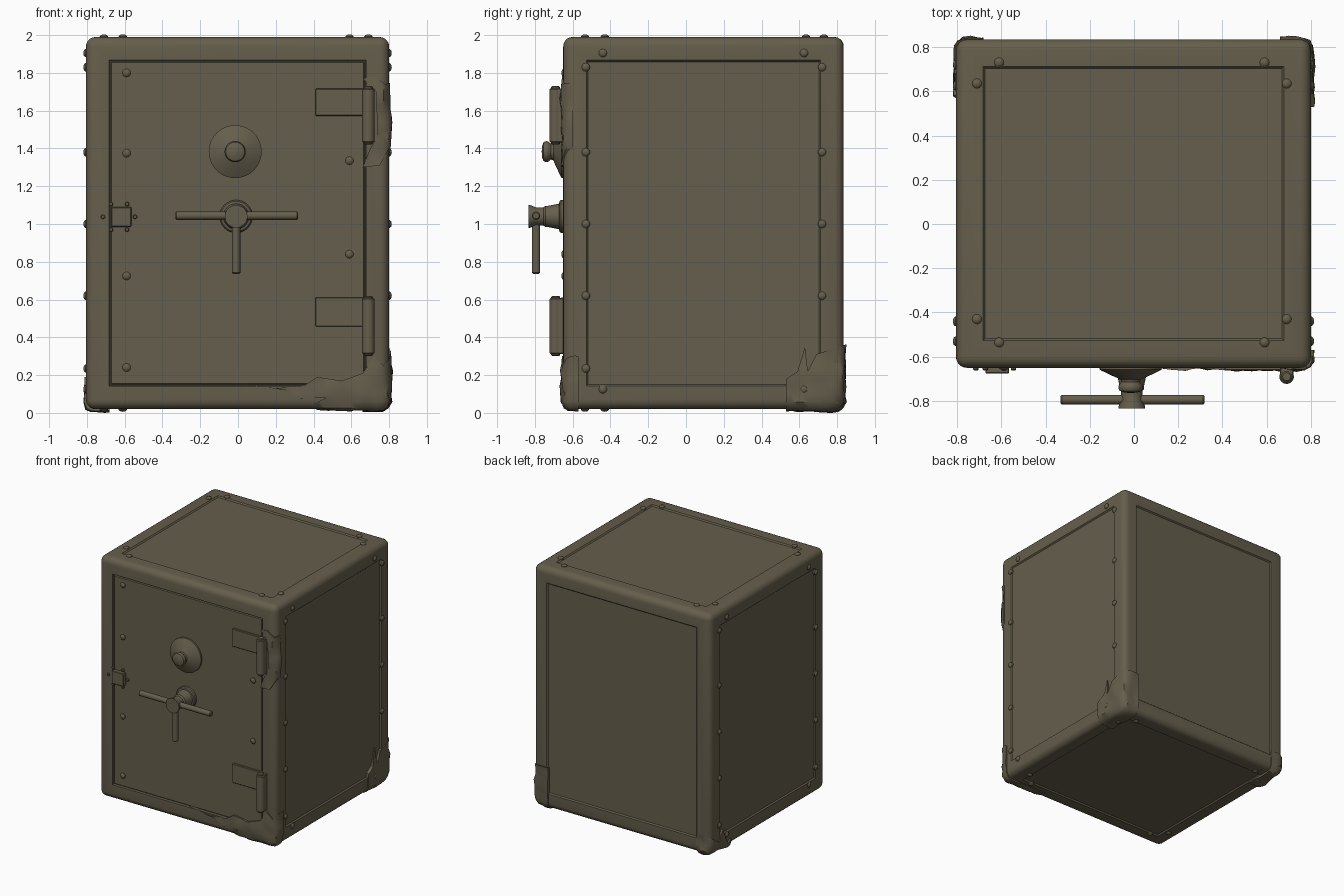
import bpy, bmesh, math
from mathutils import Vector, Matrix, noise

if "Cube" in bpy.data.objects:
    bpy.data.objects.remove(bpy.data.objects["Cube"])

steel = bpy.data.materials.new("olive_grey_steel")
steel.diffuse_color = (0.13, 0.112, 0.072, 1)
steel.use_nodes = True
steel.node_tree.nodes["Principled BSDF"].inputs["Base Color"].default_value = steel.diffuse_color

LO, HI = Vector((-0.805, -0.65, 0.02)), Vector((0.8, 0.835, 1.99))
MID, SIZE = (LO + HI) / 2, HI - LO


def finish(name, bm, smooth=True):
    bmesh.ops.recalc_face_normals(bm, faces=bm.faces)
    me = bpy.data.meshes.new(name)
    bm.to_mesh(me)
    bm.free()
    ob = bpy.data.objects.new(name, me)
    bpy.context.collection.objects.link(ob)
    me.materials.append(steel)
    if smooth:
        bpy.ops.object.select_all(action='DESELECT')
        ob.select_set(True)
        bpy.context.view_layer.objects.active = ob
        bpy.ops.object.shade_smooth_by_angle(angle=math.radians(35))
    return ob


def box_geo(bm, lo, hi):
    lo, hi = Vector(lo), Vector(hi)
    m = Matrix.Translation((lo + hi) / 2) @ Matrix.Diagonal((*(hi - lo), 1))
    return bmesh.ops.create_cube(bm, size=1, matrix=m)


def box(name, lo, hi, bevel=0.004):
    bm = bmesh.new()
    box_geo(bm, lo, hi)
    bmesh.ops.bevel(bm, geom=bm.edges[:], offset=bevel, segments=1, affect='EDGES')
    return finish(name, bm)


def lathe_geo(bm, profile, centre, axis, steps=32):
    """Spin (radius, height) points around an axis."""
    q = Vector(axis).to_track_quat('Z', 'Y')
    verts = [bm.verts.new(Vector(centre) + q @ Vector((r, 0, h))) for r, h in profile]
    edges = [bm.edges.new(p) for p in zip(verts, verts[1:])]
    bmesh.ops.spin(bm, geom=verts + edges, cent=centre, axis=axis,
                   angle=math.tau, steps=steps, use_merge=True)
    bmesh.ops.remove_doubles(bm, verts=bm.verts[:], dist=0.0004)


def lathe(name, profile, centre, axis, steps=32):
    bm = bmesh.new()
    lathe_geo(bm, profile, centre, axis, steps)
    return finish(name, bm)


def rod(name, centre, axis, length, r, steps=16):
    c = min(0.006, r / 3)
    return lathe(name, [(0, 0), (r - c, 0), (r, c), (r, length - c),
                        (r - c, length), (0, length)], centre, axis, steps)


# Safe body: rounded box with a shallow sunken panel on each face
bm = bmesh.new()
box_geo(bm, LO, HI)
bmesh.ops.bevel(bm, geom=bm.edges[:], offset=0.05, segments=5, profile=0.5, affect='EDGES')
for f in sorted(bm.faces, key=lambda f: -f.calc_area())[:6]:
    bmesh.ops.recalc_face_normals(bm, faces=bm.faces)
    front = f.normal.y < -0.9
    bmesh.ops.inset_individual(bm, faces=[f], thickness=0.103, depth=0)
    if front:  # groove around the door, then the door face
        for t, d in ((0.003, -0.02), (0.008, 0), (0.008, 0.014)):
            bmesh.ops.inset_individual(bm, faces=[f], thickness=t, depth=d)
    else:
        bmesh.ops.inset_individual(bm, faces=[f], thickness=0.012, depth=-0.01)
finish("safe_body", bm)

# Rivets on the door, both sides, top and bottom
bm = bmesh.new()
DOME = [(0.022, -0.01), (0.022, 0.003), (0.016, 0.01), (0.008, 0.013), (0, 0.014)]
spots = []
for x, zs in ((-0.59, (1.8, 1.375, 0.725, 0.24)), (0.59, (1.335, 0.84))):
    spots += [((x, LO.y + 0.004, z), (0, -1, 0)) for z in zs]
for x, s in ((LO.x, -1), (HI.x, 1)):
    for y, zs in ((-0.53, (1.83, 1.38, 1.0, 0.62, 0.235)), (0.72, (1.83, 1.38, 1.0, 0.62, 0.235)),
                  (-0.44, (1.905, 0.125)), (0.625, (1.905, 0.125))):
        spots += [((x, y, z), (s, 0, 0)) for z in zs]
for z, s in ((LO.z, -1), (HI.z, 1)):
    for sx in (-1, 1):
        for x, ys in ((0.70, (0.635, -0.43)), (0.60, (0.73, -0.535))):
            spots += [((sx * x - 0.01, y, z), (0, 0, s)) for y in ys]
for place, axis in spots:
    part = bmesh.new()
    lathe_geo(part, DOME, place, axis, 12)
    tmp = bpy.data.meshes.new("tmp")
    part.to_mesh(tmp)
    part.free()
    bm.from_mesh(tmp)
    bpy.data.meshes.remove(tmp)
finish("rivets", bm)

# Combination dial
lathe("combination_dial",
      [(0.14, -0.01), (0.14, 0.008), (0.13, 0.014), (0.075, 0.04), (0.046, 0.052),
       (0.042, 0.065), (0.054, 0.08), (0.056, 0.09), (0.05, 0.104), (0.03, 0.112), (0, 0.114)],
      (-0.015, LO.y, 1.383), (0, -1, 0), 40)

# Three-spoke handle
HUB = (-0.01, LO.y, 1.04)
lathe("handle_hub",
      [(0.087, -0.01), (0.087, 0.012), (0.08, 0.02), (0.068, 0.022), (0.056, 0.08), (0.056, 0.095),
       (0.048, 0.105), (0.048, 0.145), (0.06, 0.175), (0.06, 0.185), (0, 0.185)],
      HUB, (0, -1, 0))
for name, axis, length in (("left", (-1, 0, 0), 0.322), ("right", (1, 0, 0), 0.328),
                           ("lower", (0, 0, -1), 0.308)):
    rod(name + "_spoke", (-0.01, -0.794, 1.044), axis, length, 0.022)

# Hinges: strap, barrel, pins and body leaf
for name, z0, z1, p0, p1 in (("upper", 1.42, 1.73, 1.572, 1.717), ("lower", 0.3, 0.62, 0.457, 0.612)):
    box(name + "_hinge_strap", (0.41, -0.662, p0), (0.675, -0.63, p1))
    box(name + "_hinge_leaf", (0.66, -0.69, z0 + 0.012), (0.72, -0.63, z1 - 0.012))
    rod(name + "_hinge_barrel", (0.69, -0.69, z0 + 0.012), (0, 0, 1), z1 - z0 - 0.024, 0.033, 20)
    rod(name + "_hinge_pin", (0.69, -0.69, z0), (0, 0, 1), z1 - z0, 0.024)

# Seal plate on the door edge, ringed by small studs
box("seal_plate", (-0.672, -0.676, 0.985), (-0.565, -0.63, 1.09))
for i in range(6):
    a = i * math.tau / 6
    rod(f"seal_stud_{i + 1}", (-0.63 + 0.085 * math.cos(a), -0.64, 1.038 + 0.078 * math.sin(a)),
        (0, -1, 0), 0.022, 0.012, 8)

# Torn, crumpled metal: a wrinkled skin over the body, kept inside jagged outlines
bm = bmesh.new()
box_geo(bm, LO, HI)
bmesh.ops.subdivide_edges(bm, edges=bm.edges[:], cuts=47, use_grid_fill=True)
R = 0.05
for v in bm.verts:
    core = Vector([min(max(v.co[i], LO[i] + R), HI[i] - R) for i in range(3)])
    out = (v.co - core).normalized()
    wrinkle = noise.noise(v.co * 9) * 0.016 + noise.noise(v.co * 23) * 0.008
    v.co = core + out * (R + 0.010 + wrinkle)
    v.co.z = max(v.co.z, 0.0)
torn = finish("torn_metal", bm)

TEARS = [
    ('y', -0.8, -0.57, [(0.02, 0.155), (0.2, 0.13), (0.35, 0.145), (0.42, 0.19), (0.55, 0.17),
                        (0.66, 0.21), (0.72, 0.3), (0.77, 0.25), (0.86, 0.36), (0.86, -0.05),
                        (0.45, -0.05), (0.40, 0.05), (0.47, 0.08), (0.33, 0.075), (0.25, 0.12)]),
    ('y', -0.8, -0.6, [(0.66, 1.77), (0.72, 1.785), (0.78, 1.74), (0.86, 1.76), (0.86, 1.34),
                       (0.8, 1.40), (0.75, 1.31), (0.66, 1.30), (0.70, 1.4), (0.74, 1.46), (0.73, 1.7)]),
    ('x', 0.66, 0.9, [(0.53, -0.05), (0.53, 0.18), (0.59, 0.22), (0.63, 0.35), (0.645, 0.22),
                      (0.69, 0.31), (0.9, 0.38), (0.9, -0.05)]),
    ('x', -0.9, -0.68, [(0.55, -0.05), (0.58, 0.08), (0.62, 0.05), (0.68, 0.19), (0.73, 0.1),
                        (0.9, 0.22), (0.9, -0.05)]),
]
bm = bmesh.new()
for axis, d0, d1, outline in TEARS:
    ring = [bm.verts.new((u, d0, w) if axis == 'y' else (d0, u, w)) for u, w in outline]
    ext = bmesh.ops.extrude_face_region(bm, geom=[bm.faces.new(ring)], use_keep_orig=True)
    shift = Vector((0, d1 - d0, 0)) if axis == 'y' else Vector((d1 - d0, 0, 0))
    bmesh.ops.translate(bm, vec=shift,
                        verts=[g for g in ext["geom"] if isinstance(g, bmesh.types.BMVert)])
cutter = finish("tear_cutter", bm, smooth=False)
cutter.hide_render = True
cutter.hide_set(True)
mod = torn.modifiers.new("tear", 'BOOLEAN')
mod.operation = 'INTERSECT'
mod.solver = 'EXACT'
mod.object = cutter
